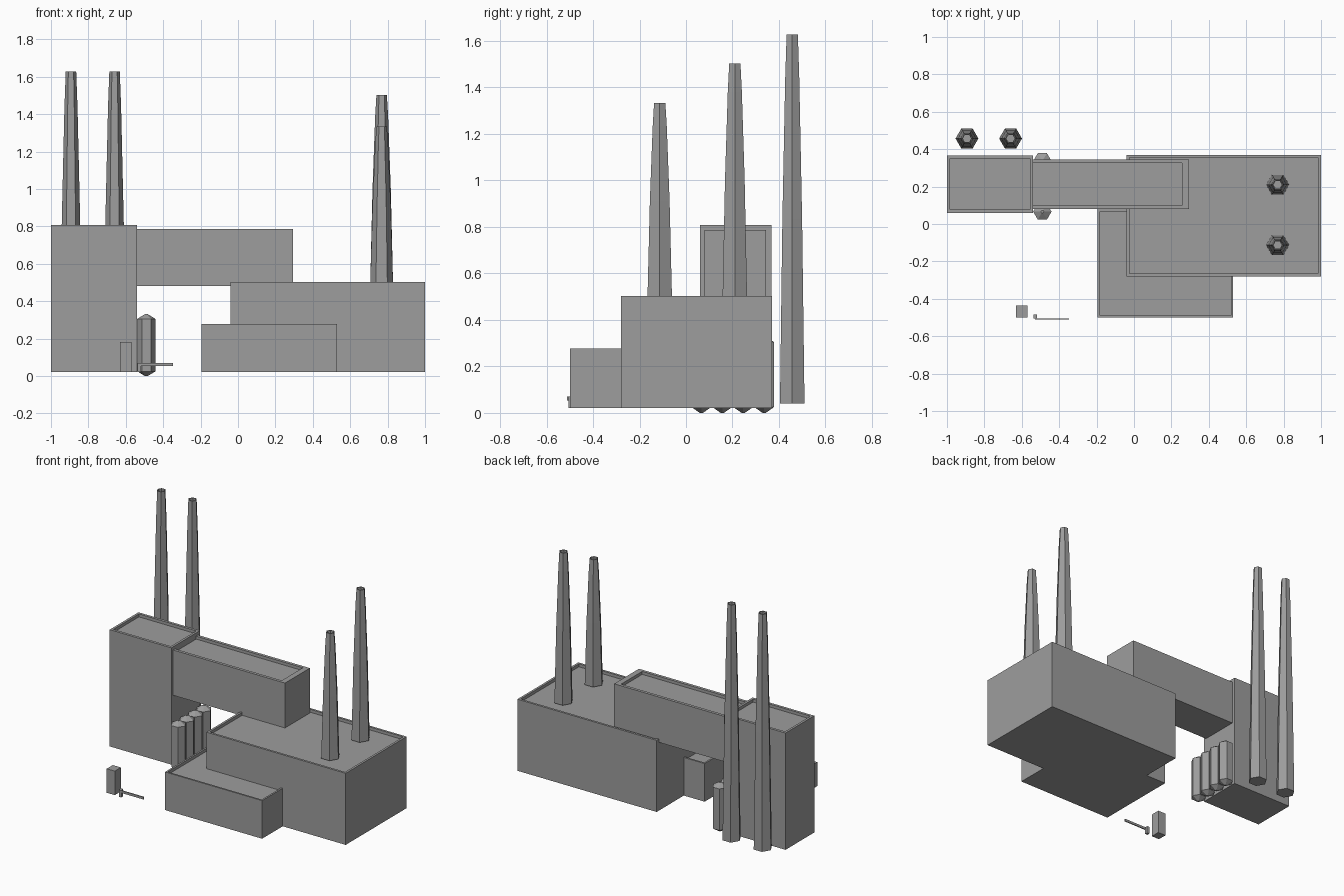
import bpy, bmesh
from math import cos, sin, pi

cube = bpy.data.objects.get("Cube")
if cube:
    bpy.data.objects.remove(cube, do_unlink=True)

grey = bpy.data.materials.new("concrete_grey")
grey.use_nodes = True
colour = (0.34, 0.34, 0.34, 1)
grey.diffuse_color = colour
grey.node_tree.nodes["Principled BSDF"].inputs["Base Color"].default_value = colour


def finish(name, bm):
    bmesh.ops.recalc_face_normals(bm, faces=bm.faces)
    mesh = bpy.data.meshes.new(name)
    bm.to_mesh(mesh)
    bm.free()
    mesh.materials.append(grey)
    obj = bpy.data.objects.new(name, mesh)
    bpy.context.collection.objects.link(obj)
    return obj


def block(name, x, y, z, rim=None, depth=0.02):
    """Box between the given ranges; rim = parapet width along x and y."""
    bm = bmesh.new()
    bmesh.ops.create_cube(bm, size=1)
    for v in bm.verts:
        v.co = [r[0] if c < 0 else r[1] for c, r in zip(v.co, (x, y, z))]
    if rim:
        bm.normal_update()
        top = max(bm.faces, key=lambda f: f.normal.z)
        # Inset ring, then a second extrusion that drops the roof floor
        inner = bmesh.ops.extrude_discrete_faces(bm, faces=[top])["faces"][0]
        cx, cy = sum(x) / 2, sum(y) / 2
        for v in inner.verts:
            v.co.x += rim[0] if v.co.x < cx else -rim[0]
            v.co.y += rim[1] if v.co.y < cy else -rim[1]
        floor = bmesh.ops.extrude_discrete_faces(bm, faces=[inner])["faces"][0]
        for v in floor.verts:
            v.co.z -= depth
    return finish(name, bm)


def hex_lathe(name, x, y, profile):
    """Six-sided solid through (radius, height) rings, corners on the x axis."""
    bm = bmesh.new()
    rings = [[bm.verts.new((x + r * cos(i * pi / 3), y + r * sin(i * pi / 3), z))
              for i in range(6)] for r, z in profile]
    for low, high in zip(rings, rings[1:]):
        for i in range(6):
            j = (i + 1) % 6
            bm.faces.new((low[i], low[j], high[j], high[i]))
    bm.faces.new(rings[0])
    bm.faces.new(rings[-1])
    return finish(name, bm)


def chimney(name, x, y, base, top):
    taper = ((0.061, 0), (0.06, 0.04), (0.049, 0.5), (0.035, 0.88), (0.028, 1))
    profile = [(r, base + t * (top - base)) for r, t in taper]
    # Recessed flue
    profile += [(0.022, top), (0.022, top - 0.03)]
    hex_lathe(name, x, y, profile)


# Buildings with parapet roofs
block("main_hall", (-0.04, 1), (-0.28, 0.37), (0.02, 0.503), (0.015, 0.015))
block("front_annex", (-0.195, 0.53), (-0.5, 0.08), (0.02, 0.277), (0.012, 0.012))
block("tower_block", (-1, -0.54), (0.06, 0.367), (0.02, 0.808), (0.016, 0.018))
block("bridge_block", (-0.58, 0.295), (0.08, 0.345), (0.48, 0.786), (0.038, 0.02))

# Chimneys
chimney("tower_chimney_right", -0.893, 0.457, 0.04, 1.627)
chimney("tower_chimney_left", -0.66, 0.457, 0.04, 1.627)
chimney("hall_chimney_back", 0.768, 0.21, 0.49, 1.502)
chimney("hall_chimney_front", 0.768, -0.113, 0.49, 1.333)

# Row of storage tanks beside the tower
for i in range(4):
    hex_lathe(f"storage_tank_{i + 1}", -0.49, 0.066 + i * 0.09,
              ((0.008, 0), (0.049, 0.025), (0.049, 0.305), (0.008, 0.33)))

# Guard hut and gate barrier
block("guard_hut", (-0.63, -0.57), (-0.5, -0.435), (0.02, 0.182))
block("barrier_post", (-0.536, -0.518), (-0.505, -0.485), (0.02, 0.07))
block("barrier_arm", (-0.53, -0.348), (-0.511, -0.504), (0.054, 0.07))
